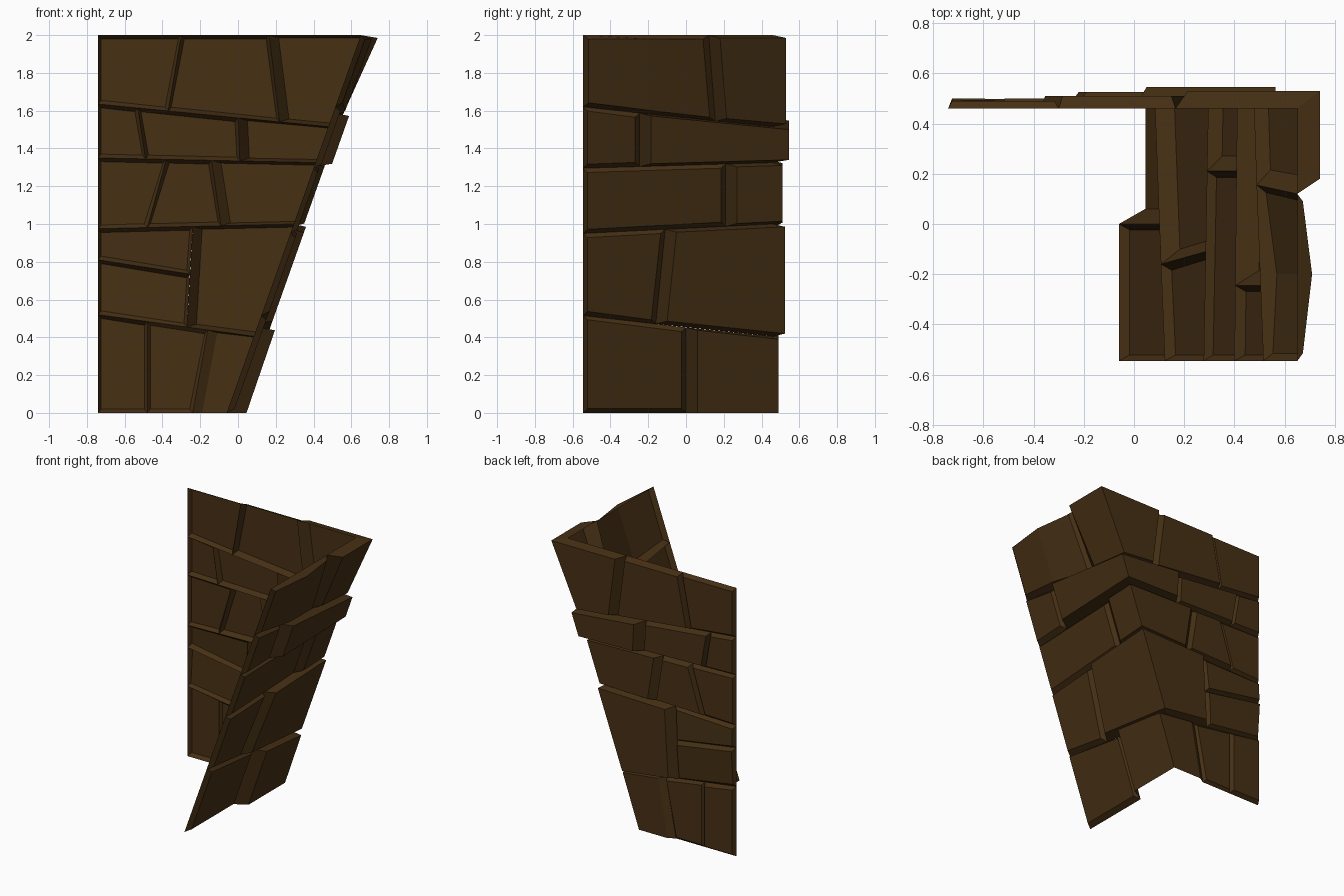
import bpy, bmesh

if "Cube" in bpy.data.objects:
    bpy.data.objects.remove(bpy.data.objects["Cube"])

mat = bpy.data.materials.new("brown_stone")
mat.diffuse_color = (0.061, 0.029, 0.007, 1)
mat.use_nodes = True
mat.node_tree.nodes["Principled BSDF"].inputs["Base Color"].default_value = mat.diffuse_color

YB = 0.46                      # base plane of the back wall


def slant(z):                  # base line of the leaning side wall
    return -0.06 + 0.355 * z


def back(a, z, h):
    return (a, YB + h, z)


def side(a, z, h):
    return (slant(z) + h, a, z)


def line(p, q, a):             # height of a course joint at position a
    return p[1] + (q[1] - p[1]) * (a - p[0]) / (q[0] - p[0])


# Course joints (height at free edge, height at corner), bottom to top
BACK_Z = [(0, 0), (0.52, 0.405), (0.975, 1.0), (1.35, 1.325), (1.635, 1.515), (2, 2)]
SIDE_Z = [(0, 0), (0.515, 0.40), (0.95, 1.0), (1.295, 1.325), (1.62, 1.51), (2, 2)]


def joint_b(i, a):
    lo, hi = BACK_Z[i]
    return line((-0.74, lo), (slant(hi), hi), a)


def joint_s(i, a):
    lo, hi = SIDE_Z[i]
    return line((-0.545, lo), (YB, hi), a)


def make(name, verts, faces):
    bm = bmesh.new()
    vs = [bm.verts.new(v) for v in verts]
    for f in faces:
        bm.faces.new([vs[i] for i in f])
    bmesh.ops.recalc_face_normals(bm, faces=bm.faces)
    me = bpy.data.meshes.new(name)
    bm.to_mesh(me)
    bm.free()
    me.materials.append(mat)
    bpy.context.collection.objects.link(bpy.data.objects.new(name, me))


def stone(name, wall, quad, h, inset=(0.016, 0.02)):
    """Hollow raised stone; quad runs bottom-left, bottom-right, top-right, top-left."""
    hs = h if isinstance(h, tuple) else (h,) * 4
    da, dz = inset
    sg = [(1, 1), (-1, 1), (-1, -1), (1, -1)]
    verts = [wall(a, z, 0) for a, z in quad]
    verts += [wall(a + s * da, z + t * dz, k)
              for (a, z), (s, t), k in zip(quad, sg, hs)]
    make(name, verts, [(4, 5, 6, 7)] + [(i, (i + 1) % 4, 4 + (i + 1) % 4, 4 + i) for i in range(4)])


def corner(name, i, xb, ys, hb, hs):
    """Stone wrapping the corner; xb, ys and hs are (bottom, top) values."""
    base, top = [], []
    for k in (0, 1):
        dz = 0.015 if k == 0 else -0.015
        if i == 0 and k == 0:
            dz = 0
        zb, zs = joint_b(i + k, xb[k]), joint_s(i + k, ys[k])
        zc = BACK_Z[i + k][1]
        base += [back(xb[k], zb, 0), (slant(zc), YB, zc), side(ys[k], zs, 0)]
        zc += dz
        top += [back(xb[k] + 0.05, zb + dz, hb), (slant(zc) + hs[k], YB + hb, zc),
                side(ys[k] + 0.06, zs + dz, hs[k])]
    faces = [(6, 7, 10, 9), (7, 8, 11, 10), (0, 6, 9, 3), (2, 8, 11, 5),
             (3, 4, 10, 9), (4, 5, 11, 10)]
    if i:                      # the lowest corner stone is open underneath
        faces += [(0, 1, 7, 6), (1, 2, 8, 7)]
    make(name, base + top, faces)


# Corner stones: back joint x, side joint y, back height, side height
CORNERS = [((-0.24, -0.16), (0.0, 0.0), 0.03, (0.105, 0.10)),
           ((-0.27, -0.24), (-0.16, -0.11), 0.065, (0.07, 0.07)),
           ((-0.09, -0.14), (0.21, 0.21), 0.05, (0.055, 0.055)),
           ((0.01, 0.0), (-0.245, -0.245), 0.085, (0.09, 0.09)),
           ((0.22, 0.165), (0.155, 0.12), 0.07, (0.05, 0.095))]
# Joint between the two plain back stones of each course (bottom, top)
BACK_SPLIT = {0: (-0.48, -0.48), 2: (-0.48, -0.38), 3: (-0.49, -0.53), 4: (-0.37, -0.30)}
BACK_H = {0: (0.03, 0.02), 2: (0.025, 0.04), 3: (0.03, 0.04), 4: (0.03, 0.05)}
SIDE_H = [0.035, 0.035, 0.03, 0.035, 0.04]


def back_stone(name, i, l, r, h):
    stone(name, back, [(l[0], joint_b(i, l[0])), (r[0], joint_b(i, r[0])),
                       (r[1], joint_b(i + 1, r[1])), (l[1], joint_b(i + 1, l[1]))], h)


for i, (xb, ys, hb, hs) in enumerate(CORNERS):
    corner(f"corner_stone_{i}", i, xb, ys, hb, hs)
    edge = (-0.74, -0.74)
    if i in BACK_SPLIT:
        back_stone(f"back_stone_{i}_outer", i, edge, BACK_SPLIT[i], BACK_H[i][0])
        back_stone(f"back_stone_{i}_inner", i, BACK_SPLIT[i], xb, BACK_H[i][1])
    else:                      # second course has two stones stacked
        m = -0.255
        stone("back_stone_lower", back, [(-0.74, joint_b(i, -0.74)), (xb[0], joint_b(i, xb[0])),
                                         (m, 0.735), (-0.74, 0.81)], (0.02, 0.03, 0.035, 0.04))
        stone("back_stone_upper", back, [(-0.74, 0.81), (m, 0.735), (xb[1], joint_b(i + 1, xb[1])),
                                         (-0.74, joint_b(i + 1, -0.74))], (0.035, 0.03, 0.02, 0.03))
    # Front stones of the leaning wall; the top one bulges along its middle
    cuts = [(-0.545, -0.545), ys]
    q = [(c[k], joint_s(i + k, c[k])) for c, k in ((cuts[0], 0), (cuts[1], 0), (cuts[1], 1), (cuts[0], 1))]
    if i < 4:
        stone(f"side_stone_{i}", side, q, SIDE_H[i], (0.024, 0.022))
    else:
        base = [side(a, z, 0) for a, z in q]
        sg = [(1, 1), (-1, 1), (-1, -1), (1, -1)]
        top = [side(a + s * 0.03, z + t * 0.022, 0.03) for (a, z), (s, t) in zip(q, sg)]
        mid = [side(-0.2, joint_s(4, -0.2) + 0.02, 0.06), side(-0.2, 1.98, 0.066)]
        make("side_stone_4", base + top + mid,
             [(4, 8, 9, 7), (8, 5, 6, 9), (0, 1, 5, 8, 4), (2, 3, 7, 9, 6), (1, 2, 6, 5), (3, 0, 4, 7)])
